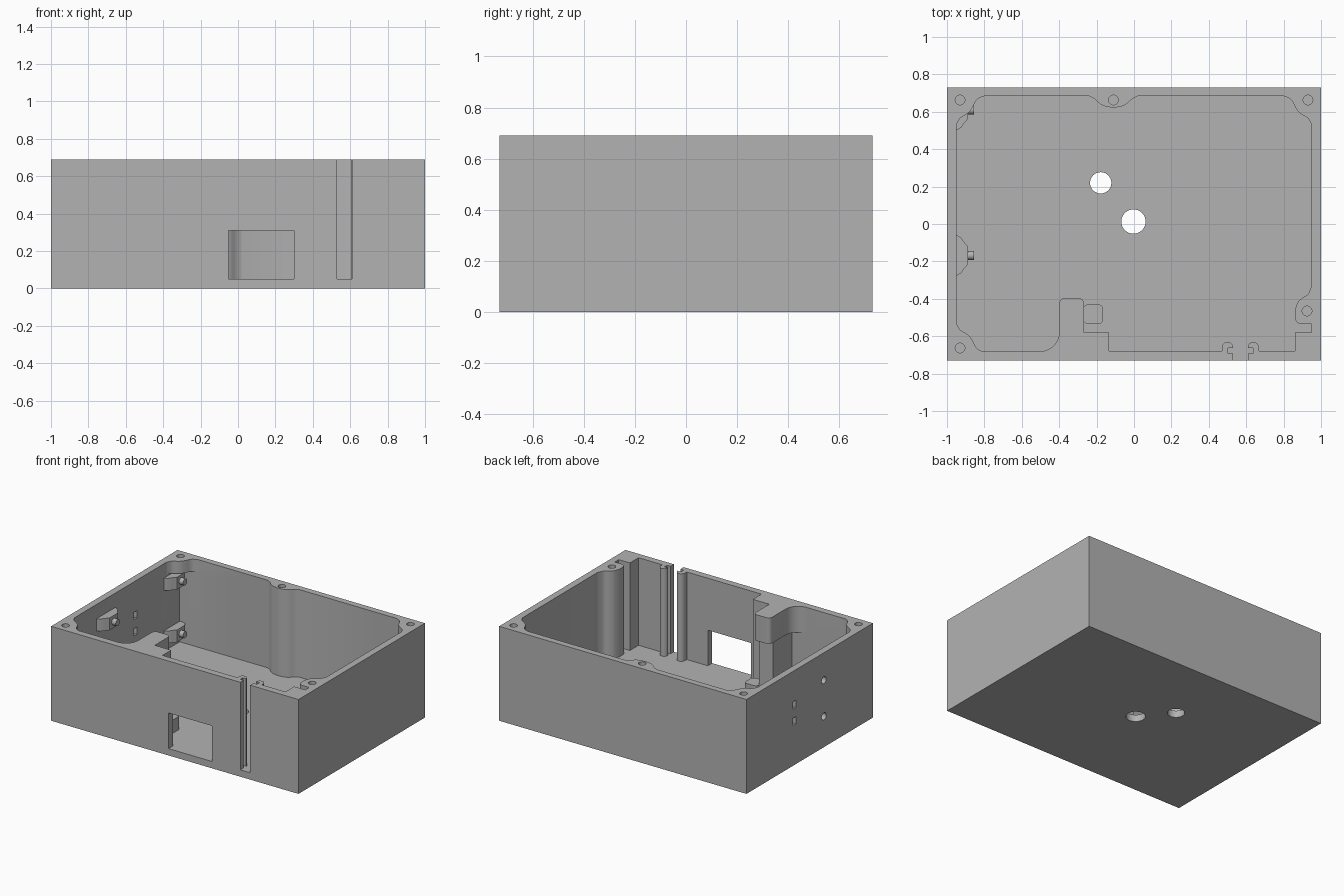
import bpy, bmesh, math
from mathutils import Vector, Matrix

if "Cube" in bpy.data.objects:
    bpy.data.objects.remove(bpy.data.objects["Cube"])

H, FLOOR = 0.69, 0.05
grey = bpy.data.materials.new("plain grey")
grey.diffuse_color = (0.45, 0.45, 0.45, 1)
grey.use_nodes = True
grey.node_tree.nodes["Principled BSDF"].inputs["Base Color"].default_value = grey.diffuse_color


def make(name, bm):
    bmesh.ops.recalc_face_normals(bm, faces=bm.faces)
    me = bpy.data.meshes.new(name)
    bm.to_mesh(me)
    bm.free()
    me.materials.append(grey)
    ob = bpy.data.objects.new(name, me)
    bpy.context.collection.objects.link(ob)
    return ob


def prism(name, pts, z0, z1):
    """Extrude a plan outline between two heights."""
    bm = bmesh.new()
    f = bm.faces.new([bm.verts.new((x, y, z0)) for x, y in pts])
    r = bmesh.ops.extrude_face_region(bm, geom=[f])
    bmesh.ops.translate(bm, vec=(0, 0, z1 - z0),
                        verts=[v for v in r["geom"] if isinstance(v, bmesh.types.BMVert)])
    return make(name, bm)


def block(name, x0, x1, y0, y1, z0, z1):
    return prism(name, [(x0, y0), (x1, y0), (x1, y1), (x0, y1)], z0, z1)


def rod(name, loc, r, depth, axis="Z"):
    bm = bmesh.new()
    m = Matrix.Translation(loc)
    if axis == "X":
        m = m @ Matrix.Rotation(math.pi / 2, 4, "Y")
    bmesh.ops.create_cone(bm, cap_ends=True, segments=32, radius1=r, radius2=r,
                          depth=depth, matrix=m)
    return make(name, bm)


def arc(cx, cy, r, a0, a1, n=8):
    return [(cx + r * math.cos(math.radians(a0 + (a1 - a0) * i / n)),
             cy + r * math.sin(math.radians(a0 + (a1 - a0) * i / n))) for i in range(n + 1)]


def smooth(pts, n=4):
    """Smooth curve through the given points."""
    p = [Vector(q) for q in [pts[0]] + pts + [pts[-1]]]
    out = []
    for a, b, c, d in zip(p, p[1:], p[2:], p[3:]):
        for i in range(n):
            t = i / n
            out.append(0.5 * (2 * b + (c - a) * t + (2 * a - 5 * b + 4 * c - d) * t * t
                              + (3 * b - a - 3 * c + d) * t ** 3))
    return [tuple(v) for v in out] + [pts[-1]]


def corner(sx, sy, dy=0.0):
    """Screw boss outline, from the side wall to the end wall."""
    base = [(0.95, 0.53), (0.93, 0.565), (0.89, 0.59), (0.865, 0.62), (0.84, 0.665), (0.80, 0.684)]
    return smooth([(sx * x, sy * (y + dy)) for x, y in base])


shell = block("case_shell", -1, 1, -0.73, 0.73, 0, H)


def cut(cutter):
    cutter.hide_render = True
    m = shell.modifiers.new("cut", "BOOLEAN")
    m.operation, m.solver, m.object = "DIFFERENCE", "EXACT", cutter
    bpy.context.view_layer.objects.active = shell
    bpy.ops.object.modifier_apply(modifier=m.name)
    bpy.data.objects.remove(cutter)


# inner cavity outline, running from the left wall along the front
front = -0.68
outline = corner(-1, -1, 0.0)[:-1] + [(-0.80, front)]
outline += arc(-0.50, -0.58, 0.10, 270, 360)
outline += arc(-0.37, -0.426, 0.03, 180, 90) + arc(-0.297, -0.426, 0.03, 90, 0)
outline += [(-0.267, -0.58), (-0.134, -0.58), (-0.134, front)]
# guide rails beside the open slot
outline += [(0.47, front)] + arc(0.50, -0.66, 0.03, 180, 0) + [
    (0.53, -0.662), (0.503, -0.662), (0.503, -0.692), (0.53, -0.692), (0.53, -0.80),
    (0.61, -0.80), (0.61, -0.692), (0.637, -0.692), (0.637, -0.662), (0.61, -0.662)]
outline += arc(0.638, -0.66, 0.03, 180, 0) + [(0.668, front)]
# right side notch and screw boss
outline += [(0.86, front), (0.86, -0.58), (0.95, -0.58), (0.95, -0.535)]
outline += arc(0.895, -0.50, 0.035, 270, 180, 5)
outline += smooth([(0.86, -0.46), (0.875, -0.42), (0.90, -0.395), (0.93, -0.375), (0.95, -0.33)])
outline += corner(1, 1)
# back wall bump
outline += smooth([(0.02, 0.684), (-0.01, 0.668), (-0.05, 0.635), (-0.11, 0.623),
                   (-0.17, 0.635), (-0.21, 0.668), (-0.24, 0.684)])
outline += corner(-1, 1)[::-1]
cut(prism("cavity", outline, FLOOR, 0.8))

# space beneath the short left bosses and the overhanging block
cut(block("back_relief", -0.95, -0.76, 0.45, 0.684, FLOOR, 0.60))
cut(block("front_relief", -0.95, -0.38, front, -0.35, FLOOR, 0.50))
cut(block("post_relief", -0.45, -0.20, -0.46, -0.35, FLOOR, 0.50))

# front window
cut(block("window", -0.05, 0.30, -0.8, -0.6, FLOOR, 0.31))

# floor holes, screw holes and side wall openings
cut(rod("floor_hole", (-0.178, 0.22, 0), 0.057, 0.3))
cut(rod("floor_hole", (-0.003, 0.013, 0), 0.065, 0.3))
for x, y in [(-0.93, 0.663), (0.93, 0.663), (-0.11, 0.663), (0.925, -0.465), (-0.93, -0.663)]:
    cut(rod("screw_hole", (x, y, H), 0.026, 0.30 if x > -0.5 else 0.14))
for z in (0.49, 0.225):
    cut(rod("side_hole", (-1, -0.165, z), 0.026, 0.16, "X"))
for z in (0.44, 0.32):
    cut(block("side_slot", -1.1, -0.9, 0.158, 0.19, z - 0.027, z + 0.027))

# small floor post beside the block
foot = []
for cx, cy, a in [(-0.19, -0.455, 0), (-0.245, -0.455, 90), (-0.245, -0.51, 180), (-0.19, -0.51, 270)]:
    foot += arc(cx, cy, 0.025, a, a + 90, 4)
parts = [shell, prism("floor_post", foot, 0.04, 0.147)]

# flared board mounts with pegs on the left wall
for yc in (-0.168, 0.61):
    for zc in (0.54, 0.155):
        side = [(-0.95, -0.11), (-0.925, -0.095), (-0.907, -0.07), (-0.887, -0.047)]
        other = [(x, min(-y, 0.684 - yc)) for x, y in reversed(side)]
        flare = [(x, y + yc) for x, y in side + other]
        flare = [(-0.96, flare[0][1])] + flare + [(-0.96, flare[-1][1])]
        parts.append(prism("board_mount", flare, zc - 0.045, zc + 0.045))
        parts.append(rod("mount_peg", (-0.875, yc, zc), 0.024, 0.04, "X"))

# smooth curved walls, keep edges crisp
bpy.ops.object.select_all(action="DESELECT")
for ob in parts:
    ob.select_set(True)
bpy.context.view_layer.objects.active = shell
bpy.ops.object.shade_smooth_by_angle(angle=math.radians(30))
